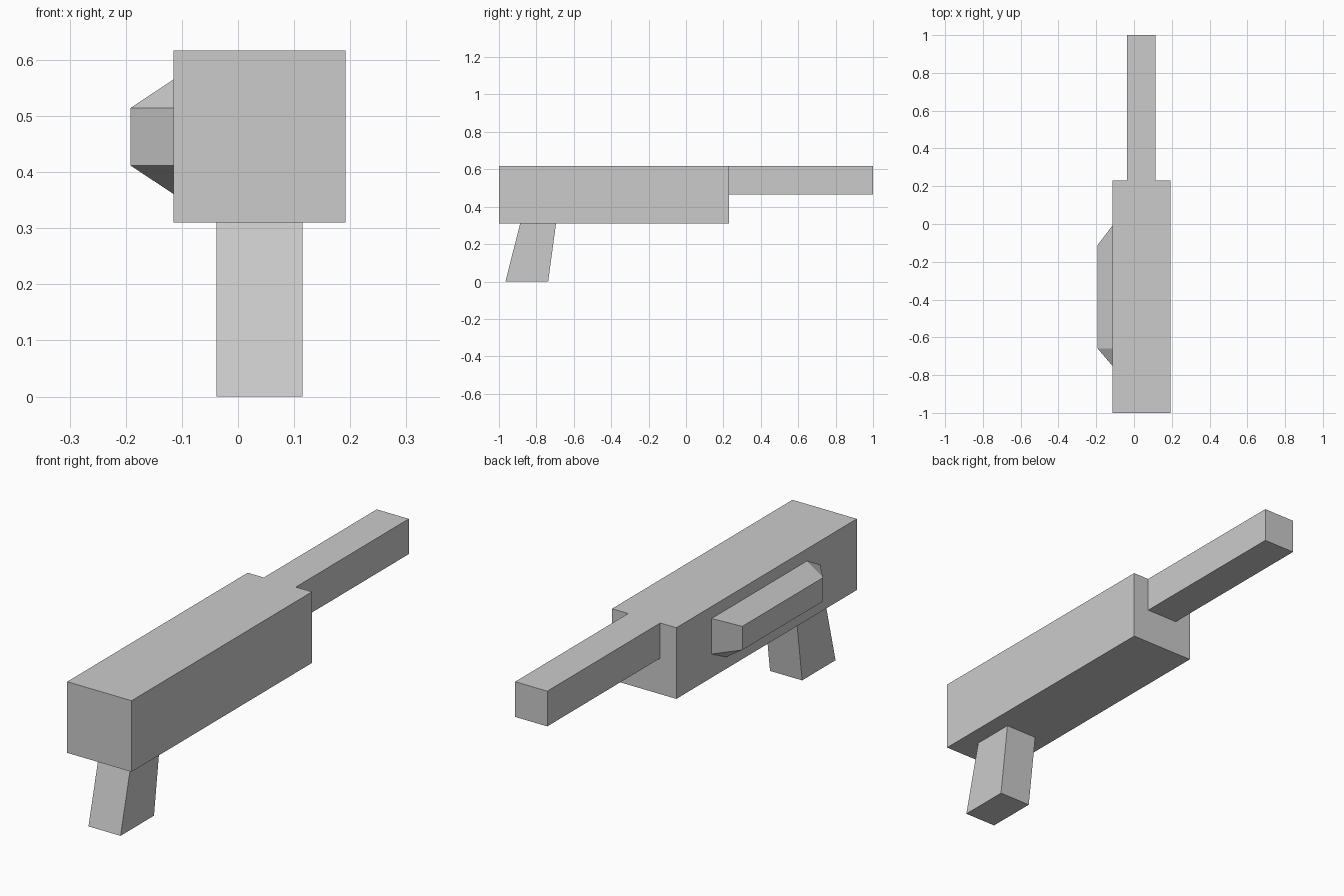
import bpy
import bmesh

if "Cube" in bpy.data.objects:
    bpy.data.objects.remove(bpy.data.objects["Cube"])


def hull_object(name, points):
    """Convex flat-faced solid from its corner points."""
    bm = bmesh.new()
    for p in points:
        bm.verts.new(p)
    bmesh.ops.convex_hull(bm, input=bm.verts[:])
    bmesh.ops.dissolve_limit(bm, angle_limit=0.02, verts=bm.verts[:], edges=bm.edges[:])
    bmesh.ops.recalc_face_normals(bm, faces=bm.faces[:])
    mesh = bpy.data.meshes.new(name)
    bm.to_mesh(mesh)
    bm.free()
    obj = bpy.data.objects.new(name, mesh)
    bpy.context.collection.objects.link(obj)
    return obj


def side_profile(name, x0, x1, profile):
    """Side outline (y, z) extended across the width."""
    return hull_object(name, [(x, y, z) for x in (x0, x1) for y, z in profile])


def rect(y0, y1, z0, z1):
    return [(y0, z0), (y1, z0), (y1, z1), (y0, z1)]


# Main body
side_profile("body", -0.115, 0.192, rect(-1.0, 0.23, 0.31, 0.617))

# Barrel, flush with the top of the body
side_profile("barrel", -0.038, 0.115, rect(0.23, 1.0, 0.465, 0.617))

# Slanted grip
side_profile("grip", -0.038, 0.115,
             [(-0.965, 0.0), (-0.737, 0.0), (-0.695, 0.31), (-0.887, 0.31)])

# Raised side panel: cut-corner base with one full corner, tapering outward
base = [(-0.75, 0.412), (-0.75, 0.514), (-0.66, 0.565), (-0.01, 0.565),
        (-0.01, 0.412), (-0.11, 0.361), (-0.66, 0.361)]
outer = rect(-0.66, -0.11, 0.412, 0.514)
hull_object("side_panel", [(-0.115, y, z) for y, z in base]
            + [(-0.192, y, z) for y, z in outer])
